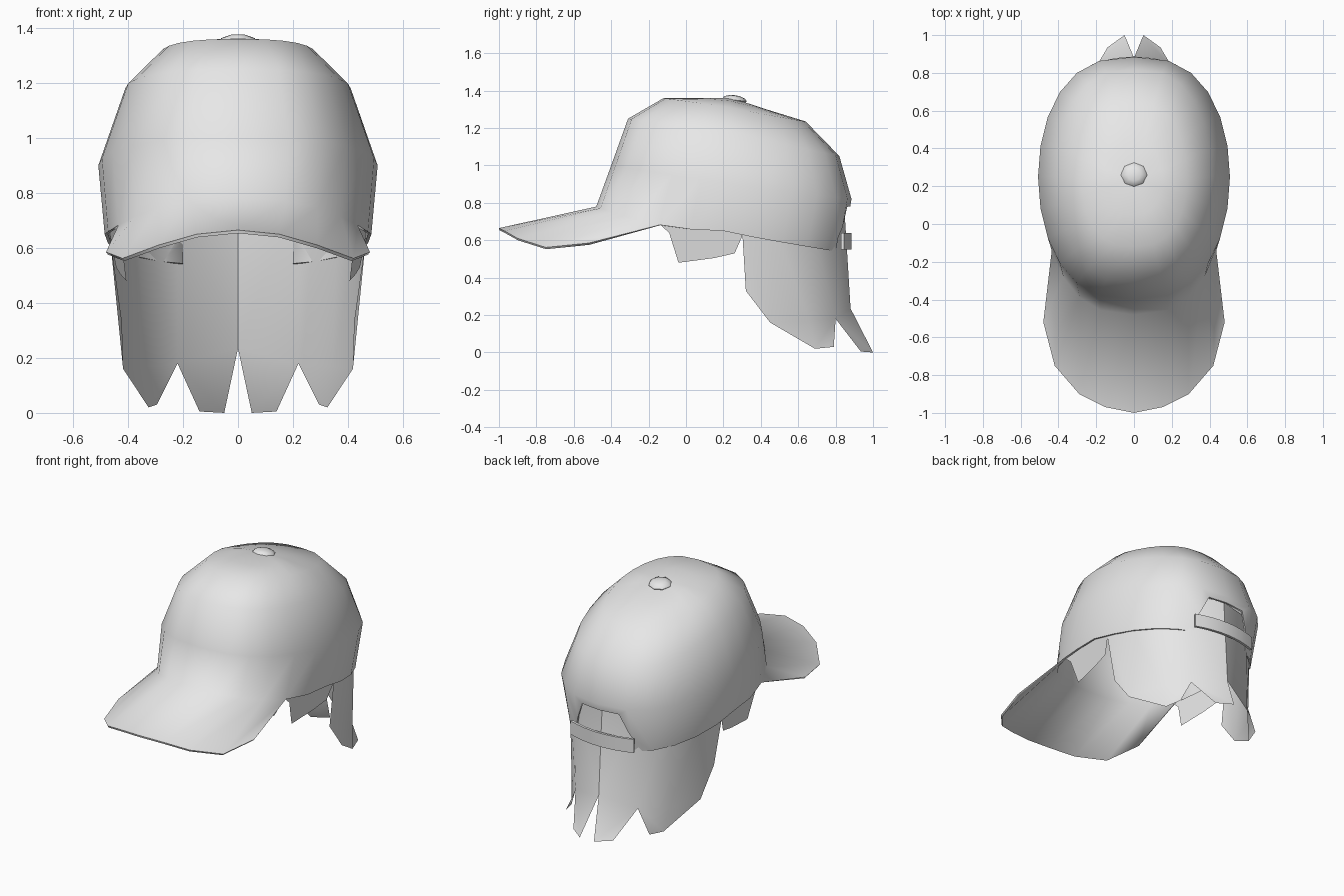
import bpy, bmesh, math

cube = bpy.data.objects.get("Cube")
if cube:
    bpy.data.objects.remove(cube, do_unlink=True)

grey = bpy.data.materials.new("light_grey")
grey.use_nodes = True
grey.diffuse_color = (0.8, 0.8, 0.8, 1)
bsdf = next(n for n in grey.node_tree.nodes if n.type == 'BSDF_PRINCIPLED')
bsdf.inputs["Base Color"].default_value = (0.8, 0.8, 0.8, 1)


def make(name, bm, smooth=30, modifiers=()):
    """Turn a bmesh into an object, apply modifiers and shade it."""
    mesh = bpy.data.meshes.new(name)
    bm.to_mesh(mesh)
    bm.free()
    mesh.materials.append(grey)
    obj = bpy.data.objects.new(name, mesh)
    bpy.context.collection.objects.link(obj)
    bpy.ops.object.select_all(action='DESELECT')
    obj.select_set(True)
    bpy.context.view_layer.objects.active = obj
    for kind, settings in modifiers:
        mod = obj.modifiers.new(kind.lower(), kind)
        for key, value in settings.items():
            setattr(mod, key, value)
        bpy.ops.object.modifier_apply(modifier=mod.name)
    if smooth:
        bpy.ops.object.shade_smooth_by_angle(angle=math.radians(smooth))
    return obj


def add_face(bm, points):
    return bm.faces.new([bm.verts.new(p) for p in points])


# Opening cutter: arch profile pushed through the back of the cap
bm = bmesh.new()
arch = [(-0.2, 0.4), (-0.2, 0.62), (-0.13, 0.78), (0.13, 0.78), (0.2, 0.62), (0.2, 0.4)]
face = add_face(bm, [(x, 0.6, z) for x, z in arch])
side = bmesh.ops.extrude_face_region(bm, geom=[face])["geom"]
bmesh.ops.translate(bm, vec=(0, 0.6, 0), verts=[v for v in side if isinstance(v, bmesh.types.BMVert)])
bmesh.ops.recalc_face_normals(bm, faces=bm.faces)
cutter = make("opening_cutter", bm, smooth=0)
cutter.hide_render = True

# Cap: lofted rings, each (front y, front z, half width, middle y, side z, back y, back z)
HALF = 12
rings = [
    (-0.48, 0.78, 0.485, 0.20, 0.65, 0.835, 0.535),
    (-0.40, 1.00, 0.508, 0.25, 0.90, 0.885, 0.82),
    (-0.31, 1.25, 0.41, 0.25, 1.18, 0.82, 1.05),
    (-0.12, 1.36, 0.28, 0.24, 1.31, 0.64, 1.235),
    (0.05, 1.36, 0.15, 0.24, 1.345, 0.43, 1.30),
]


def ring_point(ring, step, front_power):
    front_y, front_z, width, mid_y, side_z, back_y, back_z = ring
    angle = math.pi * step / HALF
    c, s = math.cos(angle), math.sin(angle)
    x = math.copysign(width * abs(s) ** 0.75, s) if abs(s) > 1e-6 else 0
    if c > 0:
        return x, mid_y + (front_y - mid_y) * c, side_z + (front_z - side_z) * c ** front_power
    return x, mid_y - (back_y - mid_y) * c, side_z + (back_z - side_z) * (-c) ** 0.9


bm = bmesh.new()
steps = range(-HALF, HALF)
loops = []
for i, ring in enumerate(rings):
    loops.append([bm.verts.new(ring_point(ring, s, 1 if i else 2)) for s in steps])
for low, high in zip(loops, loops[1:]):
    for k in range(2 * HALF):
        n = (k + 1) % (2 * HALF)
        bm.faces.new((low[k], low[n], high[n], high[k]))
pole = bm.verts.new((0, 0.24, 1.362))
for k in range(2 * HALF):
    bm.faces.new((loops[-1][k], loops[-1][(k + 1) % (2 * HALF)], pole))

# Brim: outer edge joined to the front of the lowest ring
edge = [(0, -1, 0.665), (0.15, -0.97, 0.65), (0.29, -0.9, 0.61), (0.42, -0.75, 0.562), (0.48, -0.52, 0.585)]
outline = [(-x, y, z) for x, y, z in edge[:0:-1]] + edge
outer = [bm.verts.new(p) for p in outline]
inner = loops[0][HALF - 4:HALF + 5]
for k in range(len(outer) - 1):
    bm.faces.new((outer[k], outer[k + 1], inner[k + 1], inner[k]))
bmesh.ops.recalc_face_normals(bm, faces=bm.faces)
make("cap", bm, 75, [
    ('SOLIDIFY', dict(thickness=0.012, offset=-1)),
    ('BOOLEAN', dict(object=cutter, operation='DIFFERENCE', solver='EXACT')),
])
bpy.data.objects.remove(cutter, do_unlink=True)

# Button on top
bm = bmesh.new()
bmesh.ops.create_uvsphere(bm, u_segments=8, v_segments=6, radius=1)
for v in bm.verts:
    v.co = (v.co.x * 0.07, 0.26 + v.co.y * 0.065, 1.35 + v.co.z * 0.026 - v.co.y * 0.008)
make("button", bm, 60)

# Strap across the opening
bm = bmesh.new()
rows = []
for k in range(-4, 5):
    x = k * 0.055
    y = 0.878 - 0.85 * x * x
    rows.append((bm.verts.new((x, y, 0.552)), bm.verts.new((x, y, 0.638))))
for a, b in zip(rows, rows[1:]):
    bm.faces.new((a[0], b[0], b[1], a[1]))
make("strap", bm, 40, [('SOLIDIFY', dict(thickness=0.016, offset=0))])

# Back hair: panels under the cap, with pointed locks below
bm = bmesh.new()
top = [(0, 0.845, 0.8), (0.22, 0.79, 0.8), (0.36, 0.66, 0.75), (0.44, 0.48, 0.66), (0.468, 0.3, 0.66)]
low = [(0, 0.88, 0.235), (0.22, 0.80, 0.18), (0.345, 0.66, 0.168), (0.418, 0.45, 0.16), (0.422, 0.32, 0.33)]
locks = [(0, (0.05, 1.0, 0), 1, (0.14, 0.935, 0.005)),
         (1, (0.295, 0.79, 0.03), 3, (0.325, 0.69, 0.02))]
top = [bm.verts.new(p) for p in top]
low = [bm.verts.new(p) for p in low]
for k in range(4):
    bm.faces.new((low[k], low[k + 1], top[k + 1], top[k]))
for first, tip_a, last, tip_b in locks:
    a, b = bm.verts.new(tip_a), bm.verts.new(tip_b)
    bm.faces.new([a, b] + low[first:last + 1][::-1])
mirror = ('MIRROR', dict(use_axis=(True, False, False)))
make("back_hair", bm, 30, [mirror])

# Sideburns below the cap edge
bm = bmesh.new()
profile = [(-0.14, 0.685), (-0.09, 0.64), (-0.04, 0.48), (0.15, 0.505), (0.26, 0.53), (0.3, 0.62), (0.3, 0.68)]
add_face(bm, [(0.41 + 0.1 * y + 0.15 * (z - 0.48), y, z) for y, z in profile])
make("sideburns", bm, 30, [mirror])
